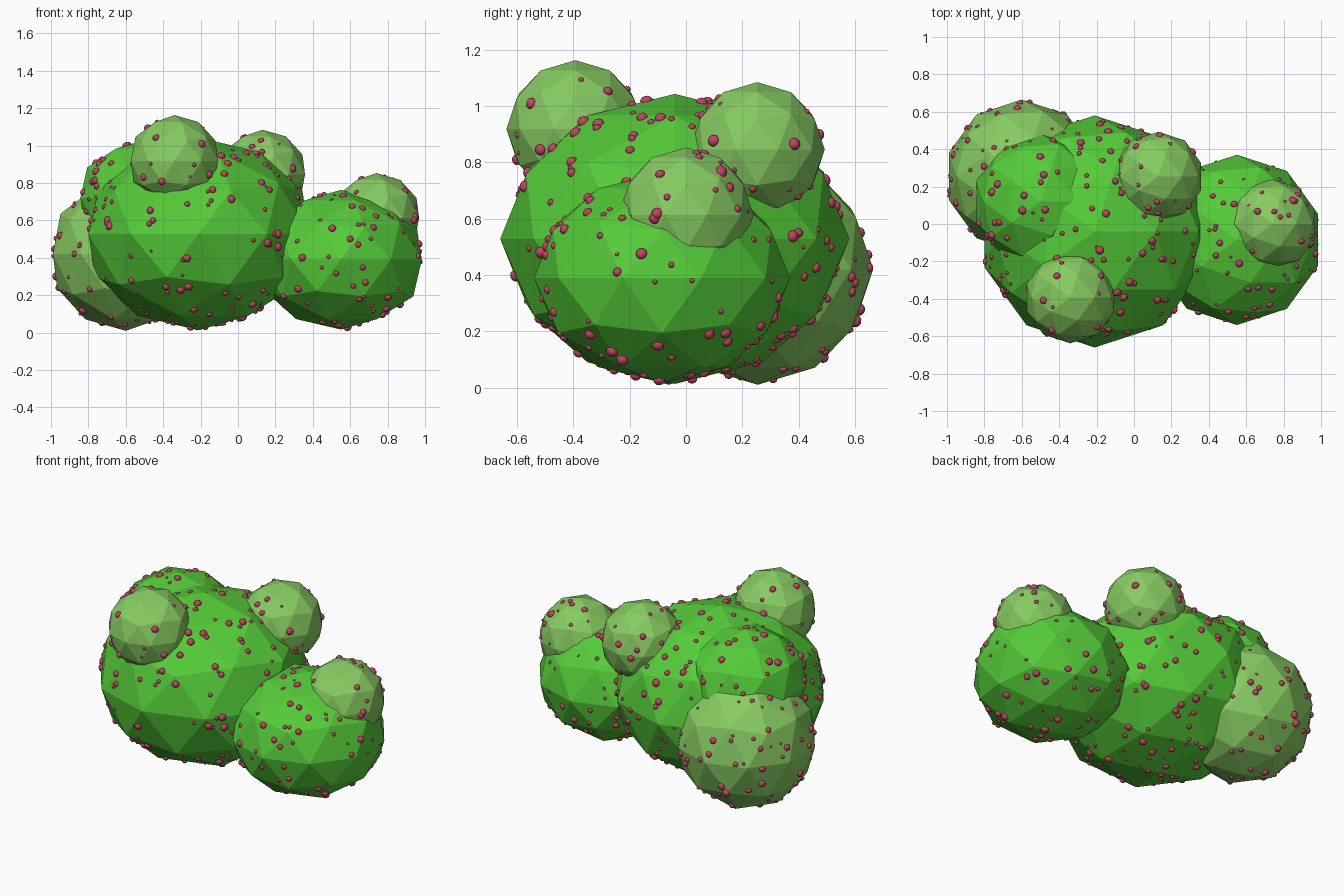
import bpy, bmesh, random
from mathutils import Vector, Matrix

if "Cube" in bpy.data.objects:
    bpy.data.objects.remove(bpy.data.objects["Cube"])

random.seed(7)


def material(name, color):
    m = bpy.data.materials.new(name)
    m.diffuse_color = (*color, 1)
    m.use_nodes = True
    m.node_tree.nodes["Principled BSDF"].inputs["Base Color"].default_value = m.diffuse_color
    return m


green = material("leaf_green", (0.09, 0.60, 0.04))
pale = material("pale_leaf_green", (0.24, 0.60, 0.12))
pink = material("berry_pink", (0.58, 0.05, 0.13))

# name, centre, radius across, radius up, material, berry count
LOBES = [
    ("main_foliage", (-0.21, -0.04, 0.528), 0.62, 0.515, green, 260),
    ("right_foliage", (0.55, -0.085, 0.39), 0.455, 0.373, green, 135),
    ("upper_left_foliage", (-0.50, 0.12, 0.72), 0.36, 0.31, green, 90),
    ("lower_left_tuft", (-0.60, 0.255, 0.42), 0.41, 0.41, pale, 110),
    ("front_tuft", (-0.34, -0.393, 0.918), 0.245, 0.245, pale, 36),
    ("back_tuft", (0.13, 0.253, 0.845), 0.24, 0.24, pale, 36),
    ("right_tuft", (0.74, 0.0, 0.613), 0.24, 0.24, pale, 36),
]


def finish(bm, name, mat):
    mesh = bpy.data.meshes.new(name)
    bm.to_mesh(mesh)
    bm.free()
    mesh.materials.append(mat)
    obj = bpy.data.objects.new(name, mesh)
    bpy.context.collection.objects.link(obj)
    return obj


def buried(p, skip):
    # True when a point lies inside any other lobe
    for i, (_, c, r, h, _, _) in enumerate(LOBES):
        d = p - Vector(c)
        if i != skip and (d.x**2 + d.y**2) / r**2 + d.z**2 / h**2 < 0.93:
            return True
    return False


# Faceted foliage lobes, with berry spots scattered evenly over their faces
spots = []
for i, (name, c, r, h, mat, count) in enumerate(LOBES):
    bm = bmesh.new()
    bmesh.ops.create_icosphere(bm, subdivisions=2, radius=1,
                               matrix=Matrix.Translation(c) @ Matrix.Diagonal((r, r, h, 1)))
    faces = list(bm.faces)
    areas = [f.calc_area() for f in faces]
    for f in random.choices(faces, areas, k=count):
        a, b = sorted((random.random(), random.random()))
        v = [x.co for x in f.verts]
        p = v[0] * a + v[1] * (b - a) + v[2] * (1 - b)
        if not buried(p, i) and p.z > 0.015:
            spots.append((p, f.normal.copy()))
    finish(bm, name, mat)

# Small berries, slightly flattened against the foliage
bm = bmesh.new()
for p, n in spots:
    s = random.uniform(0.007, 0.023)
    turn = n.to_track_quat('Z', 'Y').to_matrix().to_4x4()
    bmesh.ops.create_icosphere(bm, subdivisions=2, radius=s,
                               matrix=Matrix.Translation(p) @ turn @ Matrix.Diagonal((1, 1, 0.85, 1)))
for f in bm.faces:
    f.smooth = True
finish(bm, "berries", pink)
